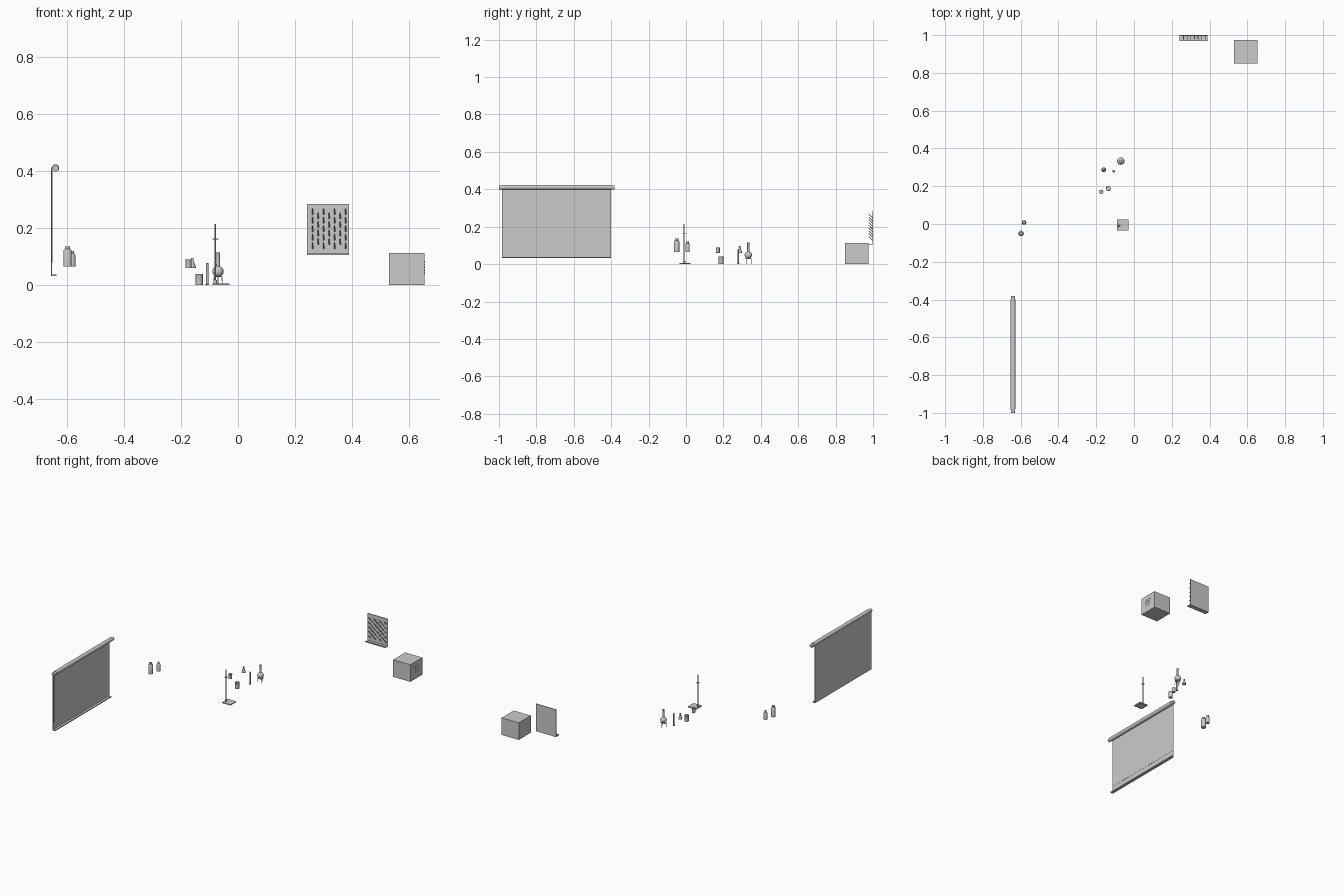
import bpy, bmesh, math
from mathutils import Vector

if "Cube" in bpy.data.objects:
    bpy.data.objects.remove(bpy.data.objects["Cube"])


def finish(name, bm, smooth=True):
    bmesh.ops.recalc_face_normals(bm, faces=bm.faces)
    me = bpy.data.meshes.new(name)
    bm.to_mesh(me)
    bm.free()
    ob = bpy.data.objects.new(name, me)
    bpy.context.collection.objects.link(ob)
    if smooth:
        bpy.ops.object.select_all(action='DESELECT')
        ob.select_set(True)
        bpy.context.view_layer.objects.active = ob
        bpy.ops.object.shade_smooth_by_angle(angle=math.radians(40))
    return ob


def box(name, x0, x1, y0, y1, z0, z1):
    bm = bmesh.new()
    bmesh.ops.create_cube(bm, size=1)
    for v in bm.verts:
        v.co = Vector(((x0 + x1) / 2 + v.co.x * (x1 - x0),
                       (y0 + y1) / 2 + v.co.y * (y1 - y0),
                       (z0 + z1) / 2 + v.co.z * (z1 - z0)))
    return finish(name, bm, False)


def rod(name, a, b, r, r2=None, seg=12):
    a, b = Vector(a), Vector(b)
    bm = bmesh.new()
    bmesh.ops.create_cone(bm, cap_ends=True, segments=seg, radius1=r,
                          radius2=r if r2 is None else r2, depth=(b - a).length)
    ob = finish(name, bm)
    ob.location = (a + b) / 2
    ob.rotation_euler = (b - a).to_track_quat('Z', 'Y').to_euler()
    return ob


def lathe(name, x, y, profile, seg=32):
    bm = bmesh.new()
    vs = [bm.verts.new((r, 0, z)) for r, z in profile]
    es = [bm.edges.new(p) for p in zip(vs, vs[1:])]
    bmesh.ops.spin(bm, geom=vs + es, axis=(0, 0, 1), cent=(0, 0, 0),
                   angle=2 * math.pi, steps=seg)
    bmesh.ops.remove_doubles(bm, verts=bm.verts, dist=1e-5)
    ob = finish(name, bm)
    ob.location = (x, y, 0)
    return ob


# Wall projection screen
rod("screen_case", (-0.64, -0.98, 0.411), (-0.64, -0.40, 0.411), 0.013, seg=24)
rod("screen_roller", (-0.64, -1.0, 0.409), (-0.64, -0.382, 0.409), 0.011, seg=24)
box("screen_sheet", -0.655, -0.652, -0.983, -0.402, 0.035, 0.412)
box("screen_picture_area", -0.653, -0.651, -0.972, -0.408, 0.08, 0.40)
box("screen_bottom_bar", -0.655, -0.637, -0.983, -0.402, 0.032, 0.038)

# Two reagent bottles with caps
for i, (x, y, r, top) in enumerate([(-0.598, -0.05, 0.0145, 0.136), (-0.582, 0.008, 0.012, 0.12)]):
    lathe(f"bottle_{i}", x, y, [(0, 0.065), (r, 0.065), (r, top - 0.016),
          (r * 0.85, top - 0.011), (r * 0.5, top - 0.008), (r * 0.5, top - 0.006), (0, top - 0.006)])
    rod(f"bottle_cap_{i}", (x, y, top - 0.009), (x, y, top), r * 0.6, seg=24)

# Retort stand
box("stand_base", -0.09, -0.03, -0.035, 0.023, 0.0, 0.006)
rod("stand_rod", (-0.08, -0.01, 0.006), (-0.08, -0.01, 0.214), 0.0022)
rod("stand_socket", (-0.08, -0.01, 0.006), (-0.08, -0.01, 0.018), 0.006)
rod("clamp_arm", (-0.09, -0.01, 0.162), (-0.068, -0.01, 0.162), 0.0018)
rod("clamp_screw", (-0.08, -0.02, 0.162), (-0.08, 0.002, 0.162), 0.0018)

# Beakers: hollow cups with a small rim
for name, x, y, r, z0, z1 in [("low_beaker", -0.136, 0.187, 0.0125, 0, 0.04),
                              ("high_beaker", -0.174, 0.17, 0.0105, 0.06, 0.09)]:
    lathe(name, x, y, [(0, z0), (r - .001, z0), (r, z0 + .001), (r, z1 - .002), (r + .001, z1),
                       (r - .001, z1), (r - .0015, z0 + .002), (0, z0 + .002)])

# Conical flask
lathe("conical_flask", -0.16, 0.287, [(0, .06), (.012, .06), (.0125, .063), (.0048, .085),
      (.0045, .095), (.0055, .096), (.0035, .096), (.0035, .085), (.010, .064), (0, .062)])

# Measuring cylinder
lathe("measuring_cylinder", -0.108, 0.28, [(0, 0), (.007, 0), (.007, .003), (.0045, .005),
      (.0045, .076), (.0055, .078), (.0037, .078), (.0037, .008), (0, .008)], 24)

# Round flask on a tripod
fx, fy = -0.07, 0.333
ball = [(0.0195 * math.sin(a), 0.048 - 0.0195 * math.cos(a))
        for a in [math.radians(160) * k / 12 for k in range(13)]]
lathe("round_flask", fx, fy, ball + [(.0062, .075), (.0062, .112), (.0075, .115),
                                    (.005, .115), (.005, .072), (0, .072)])
bm = bmesh.new()
ring = lathe("tripod_ring", fx, fy, [(.014, .028), (.0165, .028), (.0165, .031), (.014, .031), (.014, .028)])
bm.free()
for i in range(3):
    a = math.radians(90 + 120 * i)
    c, s = math.cos(a), math.sin(a)
    rod(f"tripod_leg_{i}", (fx + .018 * c, fy + .018 * s, 0), (fx + .0152 * c, fy + .0152 * s, .03), 0.0014, seg=8)

# Wall drying rack with staggered slanted pegs
box("rack_board", 0.242, 0.389, 0.996, 1.0, 0.105, 0.285)
box("rack_tray_floor", 0.242, 0.389, 0.970, 1.0, 0.105, 0.108)
box("rack_tray_lip", 0.242, 0.389, 0.970, 0.972, 0.105, 0.112)
for col in range(7):
    x = 0.262 + col * 0.0193
    for row in range(5 if col % 2 == 0 else 4):
        z = 0.128 + row * 0.03 + (0.015 if col % 2 else 0)
        rod(f"rack_peg_{col}_{row}", (x, 0.997, z), (x, 0.977, z + 0.02), 0.0022, 0.0016, 8)

# Cabinet with side vents
box("cabinet", 0.53, 0.654, 0.85, 0.975, 0.0, 0.112)
for i in range(5):
    z = 0.040 + i * 0.010
    box(f"cabinet_vent_{i}", 0.653, 0.655, 0.888, 0.937, z, z + 0.005)
